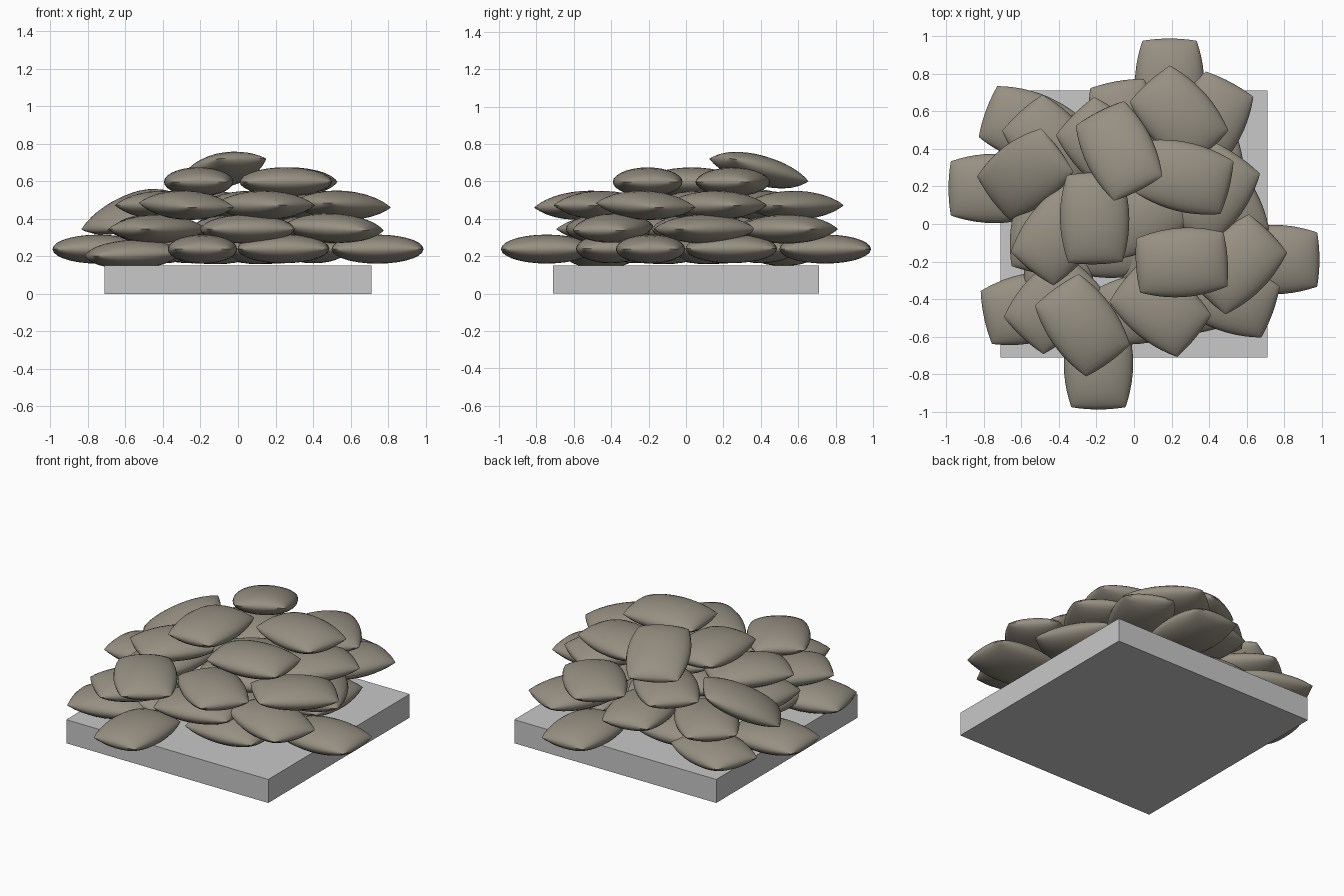
import bpy, bmesh
from math import radians, sin, cos, pi

if "Cube" in bpy.data.objects:
    bpy.data.objects.remove(bpy.data.objects["Cube"])


def material(name, rgb):
    m = bpy.data.materials.new(name)
    m.diffuse_color = (*rgb, 1)
    m.use_nodes = True
    m.node_tree.nodes["Principled BSDF"].inputs["Base Color"].default_value = m.diffuse_color
    return m


slab_mat = material("pale grey slab", (0.58, 0.58, 0.58))
bag_mat = material("grey brown cloth", (0.31, 0.28, 0.225))

# Square base slab
bpy.ops.mesh.primitive_cube_add(size=1, location=(0, 0, 0.075))
slab = bpy.context.object
slab.name = "base_slab"
slab.scale = (1.424, 1.424, 0.15)
slab.data.materials.append(slab_mat)


# One stuffed sack: two domed halves joined at a sharp seam
def sack_mesh(length=0.49, width=0.37, height=0.155, n=14):
    bm = bmesh.new()
    bmesh.ops.create_grid(bm, x_segments=n, y_segments=n, size=1)
    for v in bm.verts:
        u, w = sin(v.co.x * pi / 2), sin(v.co.y * pi / 2)
        dome = max(0, (1 - u * u) * (1 - w * w)) ** 0.5
        v.co = (length / 2 * u * (1 - 0.05 * w * w),
                width / 2 * w * (1 - 0.22 * u * u),
                height / 2 * dome)
    low = bmesh.ops.duplicate(bm, geom=bm.verts[:] + bm.edges[:] + bm.faces[:])["geom"]
    for g in low:
        if isinstance(g, bmesh.types.BMVert):
            g.co.z *= -1
    bmesh.ops.remove_doubles(bm, verts=bm.verts[:], dist=1e-5)
    bmesh.ops.recalc_face_normals(bm, faces=bm.faces[:])
    me = bpy.data.meshes.new("sack")
    bm.to_mesh(me)
    bm.free()
    me.materials.append(bag_mat)
    return me


sack = sack_mesh()


def add_sack(row, x, y, yaw, z, pitch=0):
    o = bpy.data.objects.new(f"sack_row_{row}", sack)
    bpy.context.collection.objects.link(o)
    o.location = (x, y, z)
    o.rotation_euler = (0, radians(pitch), radians(yaw))
    return o


# Four sacks around by quarter turns
def ring(row, radius, start, yaw, z):
    for k in range(4):
        a = start + 90 * k
        add_sack(row, radius * cos(radians(a)), radius * sin(radians(a)), yaw + 90 * k, z)


# Bottom row: outer ring, hidden inner ring, two corner sacks
ring(1, 0.768, -14.3, 0, 0.238)
ring(1, 0.47, 31, 90, 0.24)
ring(1, 0.16, 40, 0, 0.235)
add_sack(1, -0.56, 0.52, -20, 0.225)
add_sack(1, -0.56, -0.45, 12, 0.21, -2)

# Second row
for p in [(0.40, 0.54, 62), (-0.44, 0.42, -48), (-0.43, -0.425, 47), (0.05, -0.45, 10),
          (0.48, 0.10, 120), (-0.05, 0.52, 100), (-0.47, -0.02, 80), (0, 0.03, 20)]:
    add_sack(2, *p, 0.345)
add_sack(2, 0.51, -0.39, -20, 0.35, 3)

# Third row
for p in [(0.24, 0.575, -48), (0.42, 0.16, 55), (0.14, -0.45, -39), (-0.40, -0.055, 52),
          (-0.15, 0.41, -45), (0.07, 0.06, 30)]:
    add_sack(3, *p, 0.472)
add_sack(3, 0.55, -0.215, 45, 0.472, 3)
add_sack(3, -0.275, -0.54, -54, 0.472, 3)
add_sack(3, -0.58, 0.265, 37, 0.437, -24)

# Fourth row and the leaning top sack
for p in [(0.27, 0.25, -14), (0.255, -0.205, 4), (-0.21, 0.03, 91)]:
    add_sack(4, *p, 0.597)
top = add_sack(5, -0.08, 0.39, -63, 0.66, -15)

# Smooth cloth with a crisp seam
bpy.ops.object.select_all(action="DESELECT")
top.select_set(True)
bpy.context.view_layer.objects.active = top
bpy.ops.object.shade_smooth_by_angle(angle=radians(50))
